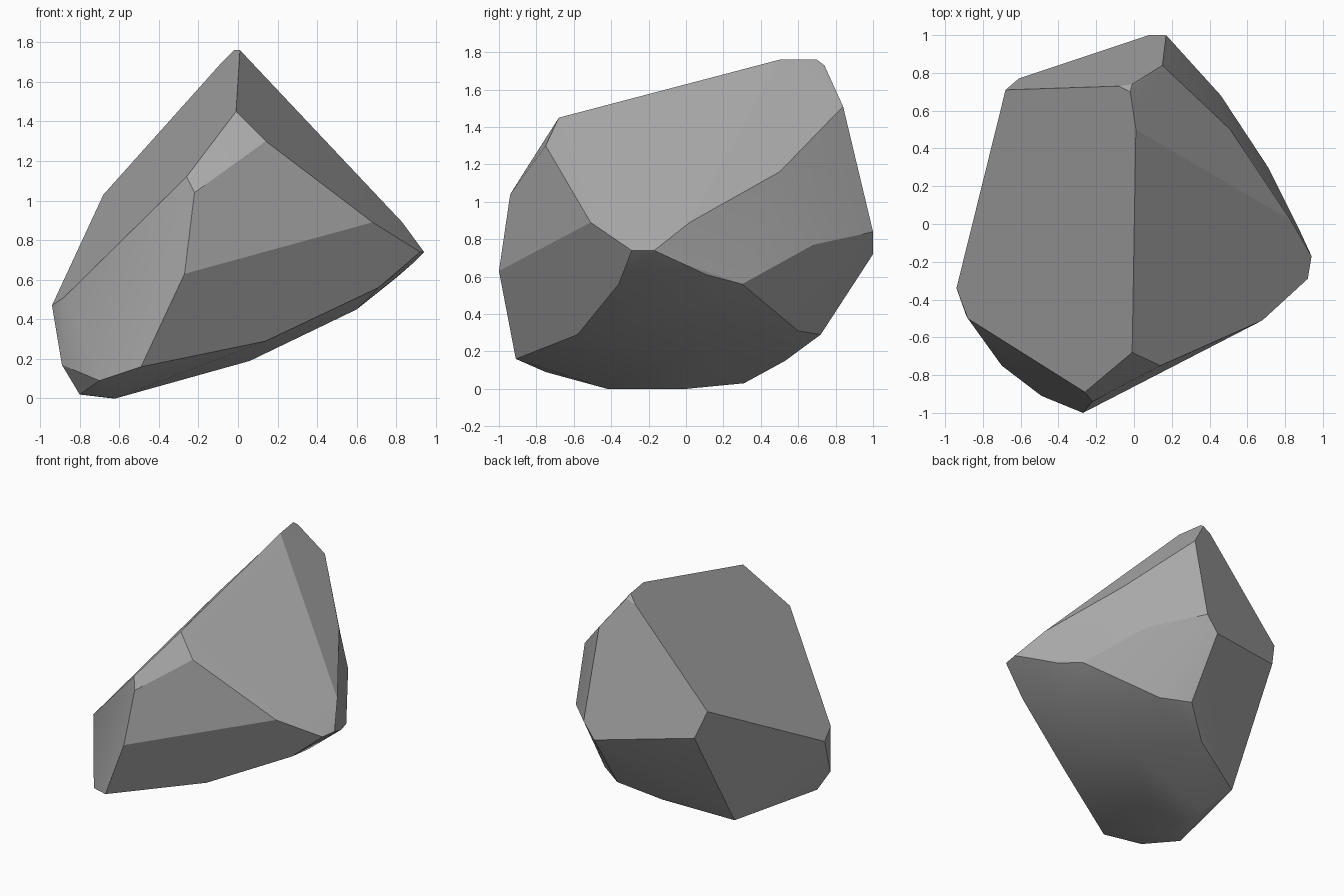
import bpy
import bmesh
import math

# Remove the default cube only
default_cube = bpy.data.objects.get("Cube")
if default_cube:
    bpy.data.objects.remove(default_cube, do_unlink=True)


def make_material(name, value):
    """One flat neutral stone colour."""
    material = bpy.data.materials.new(name)
    material.use_nodes = True
    colour = (value, value, value, 1.0)
    material.diffuse_color = colour
    material.node_tree.nodes["Principled BSDF"].inputs["Base Color"].default_value = colour
    return material


def chiselled_stone(name, corner_groups, material, flat_angle, smooth_angle):
    """Wrap a tight faceted skin round the chipped corners of a stone."""
    bm = bmesh.new()
    for group in corner_groups:
        for corner in group:
            bm.verts.new(corner)
    hull = bmesh.ops.convex_hull(bm, input=bm.verts[:])
    loose = {item for item in hull["geom_interior"] + hull["geom_unused"]
             if isinstance(item, bmesh.types.BMVert)}
    bmesh.ops.delete(bm, geom=list(loose), context="VERTS")

    # Merge nearly level triangles into broad facets
    bmesh.ops.dissolve_limit(bm, angle_limit=math.radians(flat_angle),
                             verts=bm.verts[:], edges=bm.edges[:])
    bmesh.ops.recalc_face_normals(bm, faces=bm.faces[:])

    mesh = bpy.data.meshes.new(name)
    bm.to_mesh(mesh)
    bm.free()
    mesh.materials.append(material)
    stone = bpy.data.objects.new(name, mesh)
    bpy.context.collection.objects.link(stone)

    # Soft worn curves, crisp broken edges
    bpy.ops.object.select_all(action="DESELECT")
    stone.select_set(True)
    bpy.context.view_layer.objects.active = stone
    bpy.ops.object.shade_smooth_by_angle(angle=math.radians(smooth_angle))
    return stone


# Peak and the long ridge running forward
ridge = [(.01, .5, 1.76), (-.02, .7, 1.76), (-.01, .74, 1.73), (-.08, .73, 1.7),
         (-.01, -.68, 1.45), (.15, .84, 1.51)]

# Broken front face
front_rim = [(.14, -.75, 1.3), (-.26, -.89, 1.12), (-.22, -.94, 1.04),
             (-.27, -1, .63), (-.49, -.91, .16), (-.7, -.75, .09),
             (.14, -.58, .29), (.71, -.36, .56), (.68, -.51, .89)]

# Pointed left side
left_rim = [(.92, -.29, .74), (.94, -.17, .74), (.83, .02, .89), (.88, -.04, .68),
            (.8, .11, .61), (.71, .3, .56), (.51, .5, 1.16), (.46, .68, .77)]

# Back and right side
back_rim = [(.17, 1, .84), (.08, 1, .72), (-.61, .77, .83), (-.68, .71, 1.03)]
right_rim = [(-.94, -.34, .47), (-.88, -.5, .51), (-.89, -.48, .17)]

# Worn underside
underside = [(.42, .46, .39), (.27, .6, .31), (.08, .72, .29), (-.17, .53, .15),
             (-.63, .31, .03), (-.8, -.45, .02), (-.62, -.42, 0), (-.63, 0, 0),
             (.06, .05, .19), (.6, 0, .45)]

grey_stone = make_material("grey_stone", .4)
chiselled_stone("rock", [ridge, front_rim, left_rim, back_rim, right_rim, underside],
                grey_stone, flat_angle=4, smooth_angle=20)
